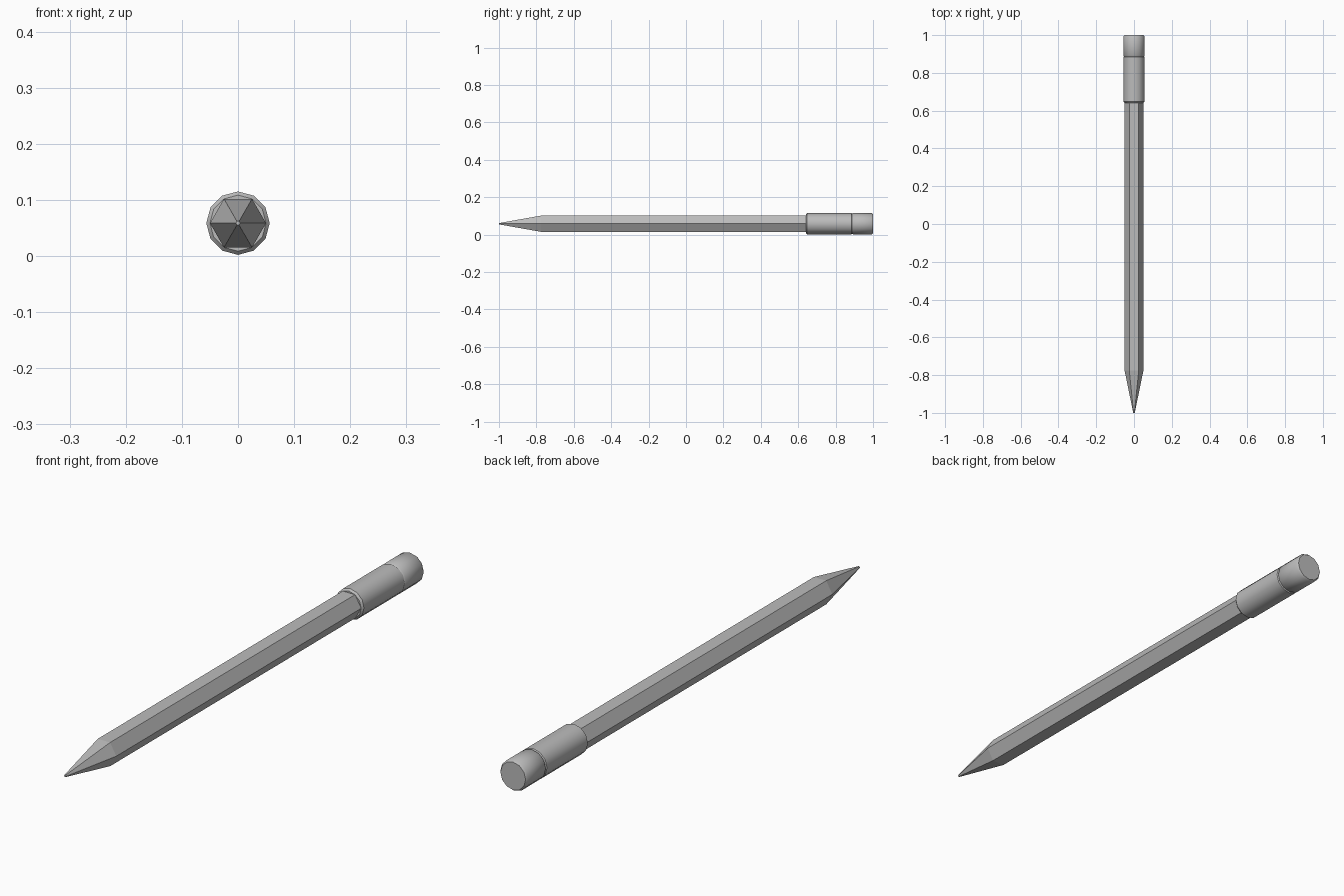
import bpy, bmesh
from math import cos, sin, tau, radians

cube = bpy.data.objects.get("Cube")
if cube:
    bpy.data.objects.remove(cube, do_unlink=True)

AXIS_Z = 0.0585

grey = bpy.data.materials.new("plain grey")
grey.use_nodes = True
grey.diffuse_color = (0.5, 0.5, 0.5, 1)
grey.node_tree.nodes["Principled BSDF"].inputs["Base Color"].default_value = (0.5, 0.5, 0.5, 1)


def lathe(name, profile, sides, smooth):
    """Loft rings given as (y, radius) along the y axis and cap both ends."""
    bm = bmesh.new()
    rings = []
    for y, r in profile:
        rings.append([bm.verts.new((r * cos(tau * i / sides), y, AXIS_Z + r * sin(tau * i / sides)))
                      for i in range(sides)])
    for a, b in zip(rings, rings[1:]):
        for i in range(sides):
            j = (i + 1) % sides
            bm.faces.new((a[i], a[j], b[j], b[i]))
    bm.faces.new(rings[0])
    bm.faces.new(rings[-1])
    bmesh.ops.recalc_face_normals(bm, faces=bm.faces)
    mesh = bpy.data.meshes.new(name)
    bm.to_mesh(mesh)
    bm.free()
    mesh.materials.append(grey)
    obj = bpy.data.objects.new(name, mesh)
    bpy.context.collection.objects.link(obj)
    if smooth:
        bpy.ops.object.select_all(action='DESELECT')
        obj.select_set(True)
        bpy.context.view_layer.objects.active = obj
        bpy.ops.object.shade_smooth_by_angle(angle=radians(40))
    return obj


# Hexagonal shaft with its sharpened end
lathe("shaft", [(-0.775, 0.05), (0.67, 0.05)], 6, False)
lathe("sharpened_tip", [(-1.0, 0.004), (-0.775, 0.05)], 6, False)

# Round sleeve and end plug, separated by a fine groove
R = 0.0565
lathe("sleeve", [(0.641, 0.050), (0.648, R), (0.884, R), (0.888, 0.052)], 12, True)
lathe("end_plug", [(0.886, 0.052), (0.892, R), (0.993, R), (1.0, 0.051)], 12, True)
